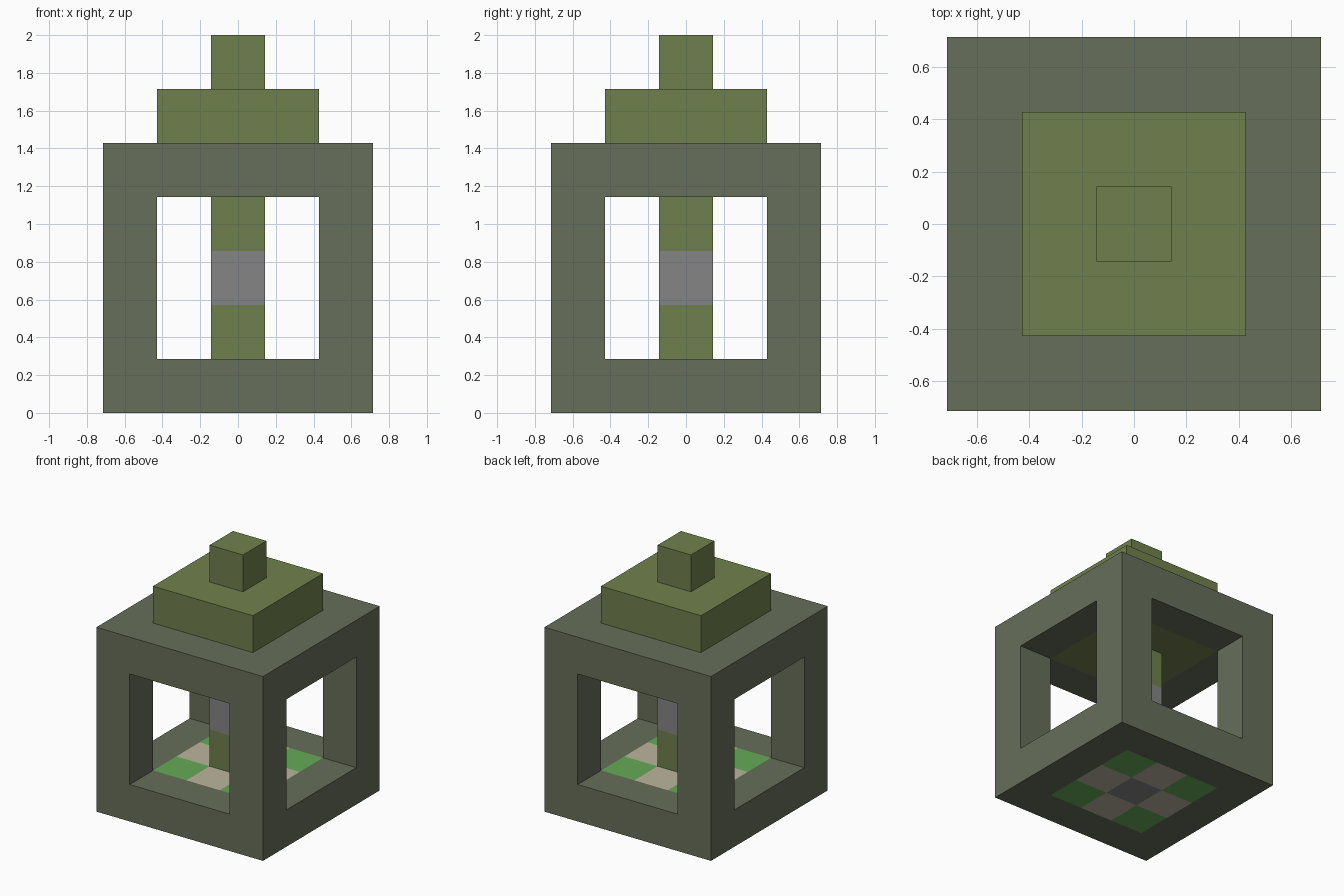
import bpy
import bmesh
from itertools import product
from mathutils import Vector

if "Cube" in bpy.data.objects:
    bpy.data.objects.remove(bpy.data.objects["Cube"], do_unlink=True)

U = 2 / 7  # side of one building block


def material(name, rgb):
    linear = [((c / 255 + 0.055) / 1.055) ** 2.4 for c in rgb]
    mat = bpy.data.materials.new(name)
    mat.use_nodes = True
    mat.diffuse_color = (*linear, 1)
    bsdf = mat.node_tree.nodes["Principled BSDF"]
    bsdf.inputs["Base Color"].default_value = (*linear, 1)
    bsdf.inputs["Roughness"].default_value = 0.9
    return mat


stone = material("mossy stone", (102, 110, 90))
olive = material("olive", (112, 128, 77))
grey = material("grey", (133, 133, 133))
green = material("green", (102, 170, 88))
beige = material("beige", (188, 180, 159))


def block(x, y, z, sx=1, sy=1, sz=1):
    """Cells of a box centred on x, y whose lowest layer is z."""
    return {(x + i - sx // 2, y + j - sy // 2, z + k)
            for i, j, k in product(range(sx), range(sy), range(sz))}


# Lantern housing: a solid cube with a square tunnel along every axis
tunnels = block(0, 0, 1, 5, 3, 3) | block(0, 0, 1, 3, 5, 3) | block(0, 0, 0, 3, 3, 5)
corners = set().union(*(block(x, y, 0) for x in (-1, 1) for y in (-1, 1)))
centre = block(0, 0, 0)

parts = [
    ("housing_frame", block(0, 0, 0, 5, 5, 5) - tunnels, stone),
    ("floor_corner_tiles", corners, green),
    ("floor_side_tiles", block(0, 0, 0, 3, 3, 1) - corners - centre, beige),
    ("floor_centre_tile", centre, grey),
    ("lower_post", block(0, 0, 1), olive),
    ("post_core", block(0, 0, 2), grey),
    ("upper_post", block(0, 0, 3), olive),
    ("roof_cap", block(0, 0, 4, 3, 3, 2), olive),
    ("roof_finial", block(0, 0, 6), olive),
]
filled = set().union(*(cells for _, cells, _ in parts))


def build(name, cells, mat):
    """Make the outer skin of the cells, leaving out faces hidden by neighbours."""
    bm = bmesh.new()
    for cell in sorted(cells):
        middle = Vector(cell) + Vector((0, 0, 0.5))
        for axis, sign in product(range(3), (-1, 1)):
            normal = Vector((0, 0, 0))
            normal[axis] = sign
            if tuple(int(c + n) for c, n in zip(cell, normal)) in filled:
                continue
            side = Vector((0, 0, 0))
            side[(axis + 1) % 3] = 1
            up = normal.cross(side)
            bm.faces.new([bm.verts.new((middle + (normal + side * a + up * b) / 2) * U)
                          for a, b in ((-1, -1), (1, -1), (1, 1), (-1, 1))])
    bmesh.ops.remove_doubles(bm, verts=bm.verts, dist=0.001)
    mesh = bpy.data.meshes.new(name)
    bm.to_mesh(mesh)
    bm.free()
    mesh.materials.append(mat)
    bpy.context.collection.objects.link(bpy.data.objects.new(name, mesh))


for part in parts:
    build(*part)
